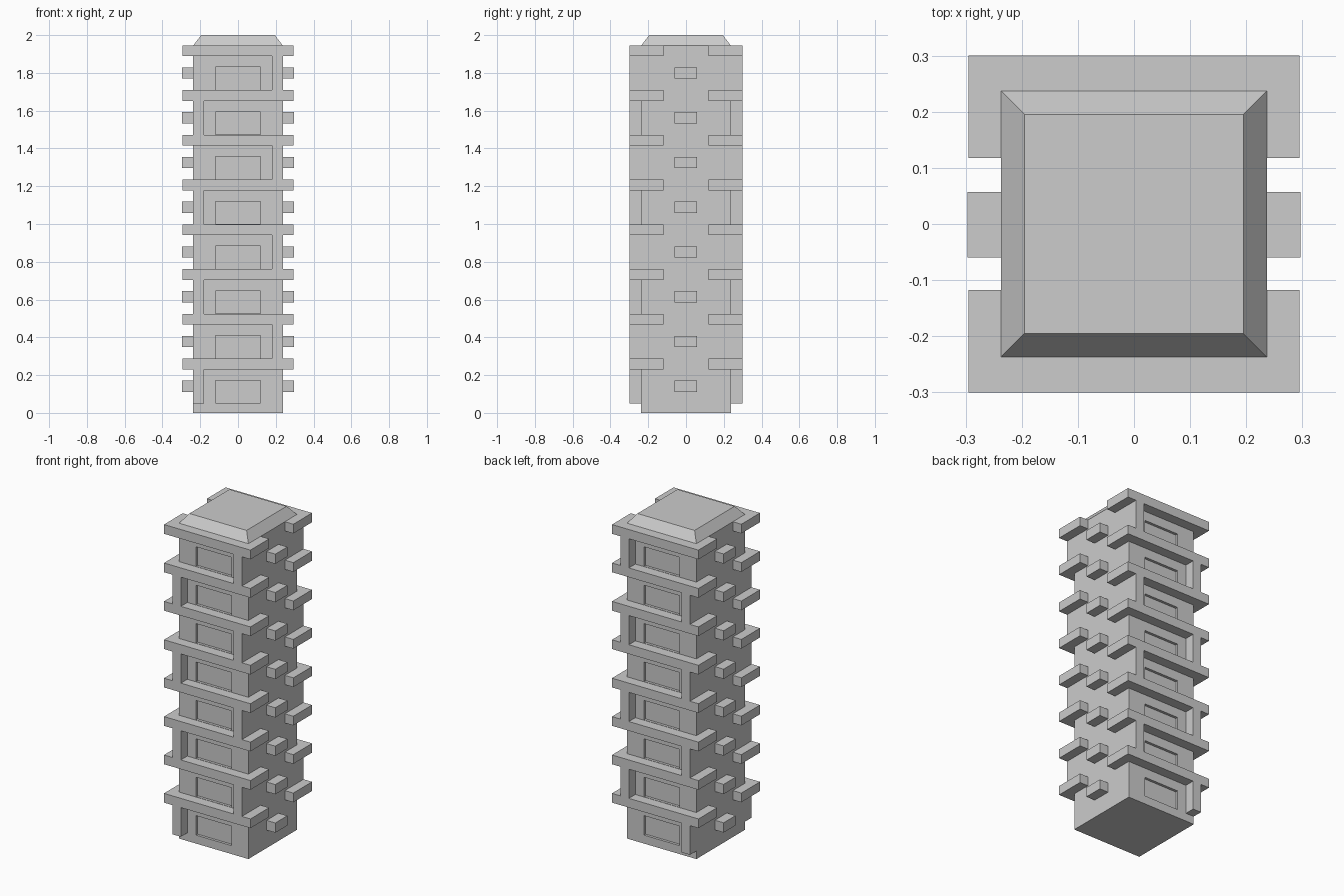
import bpy, bmesh

if "Cube" in bpy.data.objects:
    bpy.data.objects.remove(bpy.data.objects["Cube"])

STEP = 0.2369       # storey height
FLOORS = 8
HW = 0.237          # half width of the tower
OUT = 0.30          # half depth of the balconies
SIDE = 0.295        # half width of the balconies

grey = bpy.data.materials.new("light_grey")
grey.diffuse_color = (0.604, 0.604, 0.604, 1)
grey.use_nodes = True
grey.node_tree.nodes["Principled BSDF"].inputs["Base Color"].default_value = grey.diffuse_color


def add_prism(bm, profile, z0, z1):
    """Extrude an xy outline from z0 to z1."""
    face = bm.faces.new([bm.verts.new((x, y, z0)) for x, y in profile])
    res = bmesh.ops.extrude_face_region(bm, geom=[face])
    top = [v for v in res["geom"] if isinstance(v, bmesh.types.BMVert)]
    bmesh.ops.translate(bm, verts=top, vec=(0, 0, z1 - z0))
    return top


def add_box(bm, x0, x1, y0, y1, z0, z1):
    x0, x1 = sorted((x0, x1))
    y0, y1 = sorted((y0, y1))
    return add_prism(bm, [(x0, y0), (x1, y0), (x1, y1), (x0, y1)], z0, z1)


def finish(bm, name):
    bmesh.ops.recalc_face_normals(bm, faces=bm.faces[:])
    mesh = bpy.data.meshes.new(name)
    bm.to_mesh(mesh)
    bm.free()
    mesh.materials.append(grey)
    obj = bpy.data.objects.new(name, mesh)
    bpy.context.collection.objects.link(obj)
    return obj


# Tower body with the bevelled roof cap on top
bm = bmesh.new()
add_box(bm, -HW, HW, -HW, HW, 0, 1.945)
top = next(f for f in bm.faces if f.calc_center_median().z > 1.94)
res = bmesh.ops.extrude_face_region(bm, geom=[top])
bmesh.ops.delete(bm, geom=[top], context='FACES_ONLY')
for v in [g for g in res["geom"] if isinstance(g, bmesh.types.BMVert)]:
    v.co = (v.co.x * 0.195 / HW, v.co.y * 0.195 / HW, 2.0)
tower = finish(bm, "tower_body")

# Recessed windows, front and back, cut from the body
bm = bmesh.new()
for i in range(FLOORS):
    z = 0.052 + i * STEP
    for s in (-1, 1):
        add_box(bm, -0.12, 0.12, s * (HW - 0.016), s * (HW + 0.03), z, z + 0.12)
cutter = finish(bm, "window_cutter")
cutter.hide_render = True
mod = tower.modifiers.new("windows", 'BOOLEAN')
mod.operation = 'DIFFERENCE'
mod.solver = 'EXACT'
mod.object = cutter
bpy.context.view_layer.objects.active = tower
bpy.ops.object.modifier_apply(modifier=mod.name)
bpy.data.objects.remove(cutter)

# Balcony slabs: U shapes wrapped around the front and back corners
bm = bmesh.new()
for i in range(FLOORS):
    z = 0.23 + i * STEP
    for s in (-1, 1):
        outline = [(-SIDE, OUT), (SIDE, OUT), (SIDE, 0.118), (HW, 0.118),
                   (HW, HW), (-HW, HW), (-HW, 0.118), (-SIDE, 0.118)]
        add_prism(bm, [(x, s * y) for x, y in outline], z, z + 0.057)
finish(bm, "balcony_slabs")

# Posts between slabs, alternating left and right
bm = bmesh.new()
for i in range(FLOORS):
    side = -1 if i % 2 == 0 else 1
    z = 0.05 + i * STEP
    for s in (-1, 1):
        add_box(bm, side * 0.18, side * HW, s * HW, s * OUT, z, 0.23 + i * STEP)
finish(bm, "balcony_posts")

# Small ledge blocks on the left and right sides
bm = bmesh.new()
for i in range(FLOORS):
    z = 0.111 + i * STEP
    for s in (-1, 1):
        add_box(bm, s * HW, s * 0.297, -0.06, 0.057, z, z + 0.06)
finish(bm, "side_ledges")
